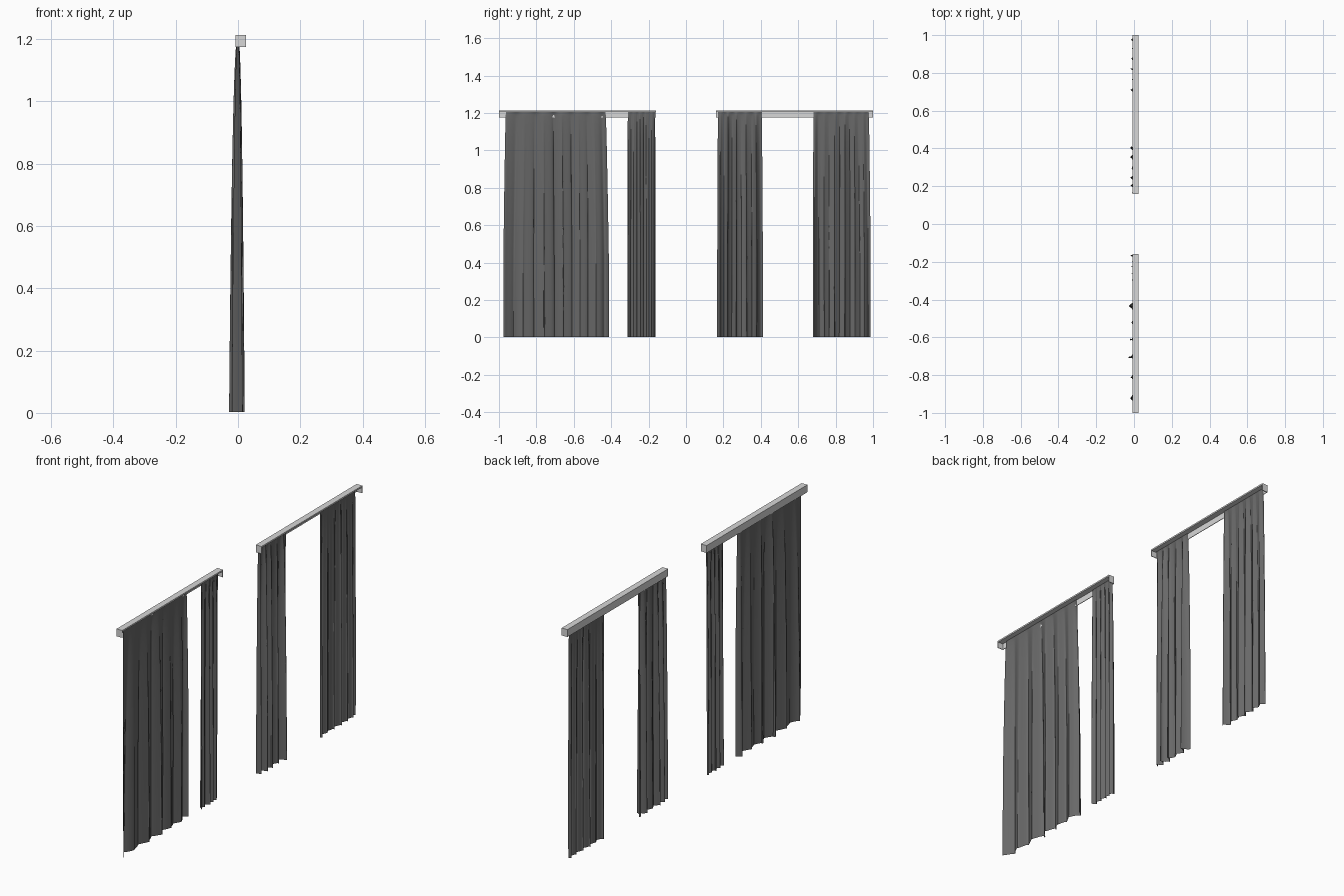
import bpy, bmesh, math, random
from mathutils import Matrix, Vector

if "Cube" in bpy.data.objects:
    bpy.data.objects.remove(bpy.data.objects["Cube"])

random.seed(4)


def material(name, value):
    m = bpy.data.materials.new(name)
    m.diffuse_color = (value, value, value, 1)
    m.use_nodes = True
    m.node_tree.nodes["Principled BSDF"].inputs["Base Color"].default_value = m.diffuse_color
    return m


RAIL = material("light_grey_rail", 0.68)
CLOTH = material("dark_grey_cloth", 0.14)


def make_object(name, bm, mat):
    mesh = bpy.data.meshes.new(name)
    bm.to_mesh(mesh)
    bm.free()
    mesh.materials.append(mat)
    obj = bpy.data.objects.new(name, mesh)
    bpy.context.collection.objects.link(obj)
    return obj


def add_box(bm, lo, hi):
    lo, hi = Vector(lo), Vector(hi)
    bmesh.ops.create_cube(bm, size=1, matrix=Matrix.Translation((lo + hi) / 2)
                          @ Matrix.Diagonal((*(hi - lo), 1)))


def rail(name, y0, y1):
    # pelmet: top, back wall and two end caps, open toward +x and below
    x0, x1, z0, z1, t = -0.008, 0.025, 1.175, 1.214, 0.003
    bm = bmesh.new()
    add_box(bm, (x0, y0, z1 - 0.008), (x1, y1, z1))
    add_box(bm, (x0, y0 + t, z0), (x0 + t, y1 - t, z1 - 0.008))
    add_box(bm, (x0, y0, z0), (x1, y0 + t, z1 - 0.008))
    add_box(bm, (x0, y1 - t, z0), (x1, y1, z1 - 0.008))
    make_object(name, bm, RAIL)


def curtain(name, top, bottom, folds, depth):
    # pleated sheet: flat at the rail, folds deepen toward the hem
    cols, rows, height = folds * 20, 24, 1.205
    p1, p2, p3 = (random.uniform(0, math.tau) for _ in range(3))
    bm = bmesh.new()
    grid = []
    for j in range(rows + 1):
        t = (j / rows) ** 1.6                      # 0 at rail, 1 at hem
        grow = t ** 0.4
        spread = min(1, t * 1.6) ** 0.7
        a = top[0] + (bottom[0] - top[0]) * spread
        b = top[1] + (bottom[1] - top[1]) * spread
        row = []
        for i in range(cols + 1):
            u = i / cols
            phase = math.tau * folds * u + 0.9 * math.sin(5 * u + p1) + 0.3 * t * math.sin(9 * u + p2)
            size = 0.75 + 0.25 * math.sin(11 * u + p3)
            x = depth * grow * size * (math.sin(phase) + 0.18 * math.sin(2 * phase + p2))
            sway = 0.16 / folds * (b - a) * grow * math.sin(2 * phase) * math.sin(math.pi * u)
            row.append(bm.verts.new((x - 0.004 * grow, a + (b - a) * u + sway, height - (height - 0.003) * t)))
        grid.append(row)
    for r0, r1 in zip(grid, grid[1:]):
        for i in range(cols):
            f = bm.faces.new((r0[i], r1[i], r1[i + 1], r0[i + 1]))
            f.smooth = True
    make_object(name, bm, CLOTH)


# Two rails
rail("left_rail", -1.0, -0.16)
rail("right_rail", 0.16, 1.0)

# Four curtain panels: top span, hem span, number of folds, fold depth
curtain("wide_curtain", (-0.963, -0.43), (-0.976, -0.413), 6, 0.022)
curtain("narrow_curtain", (-0.311, -0.165), (-0.314, -0.163), 5, 0.014)
curtain("inner_curtain", (0.171, 0.405), (0.167, 0.411), 5, 0.022)
curtain("outer_curtain", (0.682, 0.977), (0.678, 0.987), 6, 0.016)
